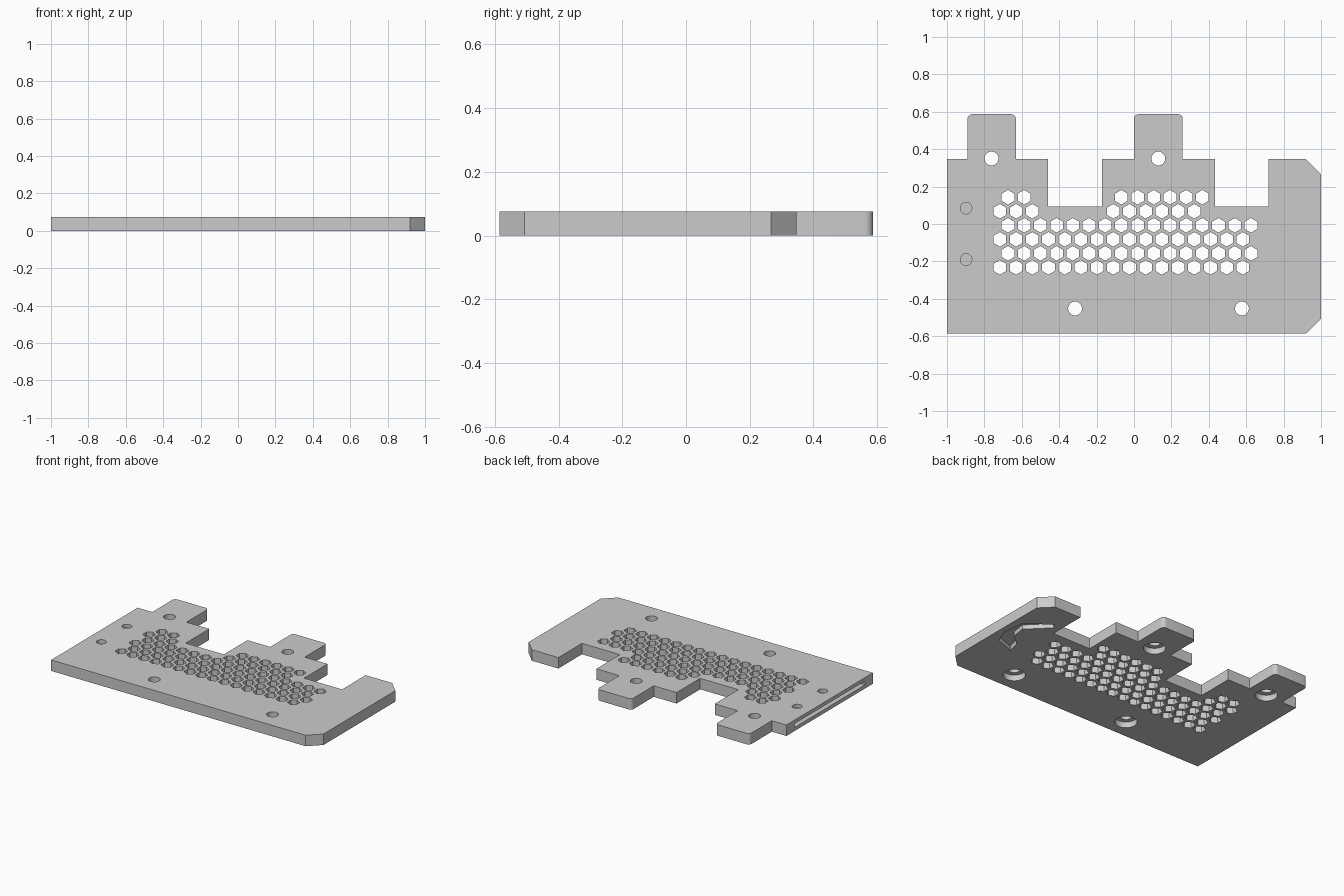
import bpy
import math
from mathutils import Vector

HEIGHT = 0.075
PITCH = 0.0866

cube = bpy.data.objects.get("Cube")
if cube:
    bpy.data.objects.remove(cube, do_unlink=True)

grey = bpy.data.materials.new("plain grey")
grey.use_nodes = True
grey.diffuse_color = (0.6, 0.6, 0.6, 1)
grey.node_tree.nodes["Principled BSDF"].inputs["Base Color"].default_value = (0.6, 0.6, 0.6, 1)


def ring(x, y, radius, sides, turn=0.0):
    """Regular polygon, counter-clockwise."""
    angles = [turn + math.tau * i / sides for i in range(sides)]
    return [(x + radius * math.cos(a), y + radius * math.sin(a)) for a in angles]


def rounded(x, y, radius, start):
    """Quarter-round corner running clockwise from the start angle."""
    angles = [math.radians(start - 15 * i) for i in range(7)]
    return [(x + radius * math.cos(a), y + radius * math.sin(a)) for a in angles]


def prisms(name, outlines, low, high):
    """One object made of upright prisms, one for each outline."""
    verts, faces = [], []
    for outline in outlines:
        area = sum(a[0] * b[1] - b[0] * a[1]
                   for a, b in zip(outline, outline[1:] + outline[:1]))
        if area < 0:
            outline = outline[::-1]
        n, base = len(outline), len(verts)
        verts += [Vector((x, y, z)) for z in (low, high) for x, y in outline]
        faces.append([base + i for i in reversed(range(n))])
        faces.append([base + n + i for i in range(n)])
        for i in range(n):
            j = (i + 1) % n
            faces.append([base + i, base + j, base + n + j, base + n + i])
    mesh = bpy.data.meshes.new(name)
    mesh.from_pydata(verts, [], faces)
    mesh.materials.append(grey)
    obj = bpy.data.objects.new(name, mesh)
    bpy.context.collection.objects.link(obj)
    return obj


def tab(left, right):
    """Tab with two rounded corners on the back edge."""
    r, back = 0.025, 0.587
    return ([(left, 0.347)] + rounded(left + r, back - r, r, 180)
            + rounded(right - r, back - r, r, 90) + [(right, 0.347)])


# Plate outline with two tabs, two bays and clipped corners
outline = [(-1, -0.585), (-1, 0.347)]
outline += tab(-0.89, -0.632)
outline += [(-0.46, 0.347), (-0.46, 0.093), (-0.172, 0.093), (-0.172, 0.347)]
outline += tab(0, 0.26)
outline += [(0.433, 0.347), (0.433, 0.093), (0.72, 0.093), (0.72, 0.347)]
outline += [(0.92, 0.347), (1, 0.267), (1, -0.507), (0.92, -0.585)]
plate = prisms("vented_plate", [outline], 0, HEIGHT)

# Honeycomb vents: column numbers of each row, front to back
full = list(range(16))
rows = [full, full, full, full,
        [0, 1, 2] + list(range(7, 13)), [0, 1] + list(range(7, 13))]
vents = []
for row, columns in enumerate(rows):
    for column in columns:
        x = -0.717 + PITCH * (column + 0.5 * (row % 2))
        y = -0.232 + PITCH * math.sin(math.pi / 3) * row
        vents.append(ring(x, y, 0.039, 6, math.pi / 6))

# Screw holes, with wide counterbores on the underside
screws = [(-0.762, 0.35), (0.13, 0.35), (-0.315, -0.452), (0.577, -0.452)]
bores = [ring(x, y, 0.037, 32) for x, y in screws]
sinks = [ring(x, y, 0.069, 32) for x, y in screws]

# Side slot on the right edge, met from above by two small holes
slot = [(-1.1, -0.5), (-0.82, -0.5), (-0.82, 0.26), (-1.1, 0.26)]
pins = [ring(-0.898, y, 0.031, 32) for y in (0.085, -0.19)]

# Curved channel on the underside
channel = [(0.78, 0.18), (0.94, 0.07), (0.96, -0.09), (0.92, -0.19), (0.79, -0.235),
           (0.81, -0.15), (0.885, -0.085), (0.9, 0.01), (0.765, 0.145)]

cutters = [
    prisms("vent_cutter", vents + bores, -0.1, 0.2),
    prisms("counterbore_cutter", sinks, -0.1, 0.04),
    prisms("slot_cutter", [slot], 0.025, 0.05),
    prisms("pin_cutter", pins, 0.035, 0.2),
    prisms("channel_cutter", [channel], -0.1, 0.03),
]
for cutter in cutters:
    cutter.hide_render = True
    cut = plate.modifiers.new(cutter.name, "BOOLEAN")
    cut.operation = "DIFFERENCE"
    cut.solver = "EXACT"
    cut.object = cutter

# Bake the cuts and drop the cutters
bpy.context.view_layer.update()
graph = bpy.context.evaluated_depsgraph_get()
baked = bpy.data.meshes.new_from_object(plate.evaluated_get(graph))
plate.modifiers.clear()
plate.data = baked
baked.materials.clear()
baked.materials.append(grey)
for cutter in cutters:
    bpy.data.objects.remove(cutter, do_unlink=True)

# Smooth round walls, keep the edges sharp
bpy.context.view_layer.objects.active = plate
plate.select_set(True)
bpy.ops.object.shade_smooth_by_angle(angle=math.radians(30))
